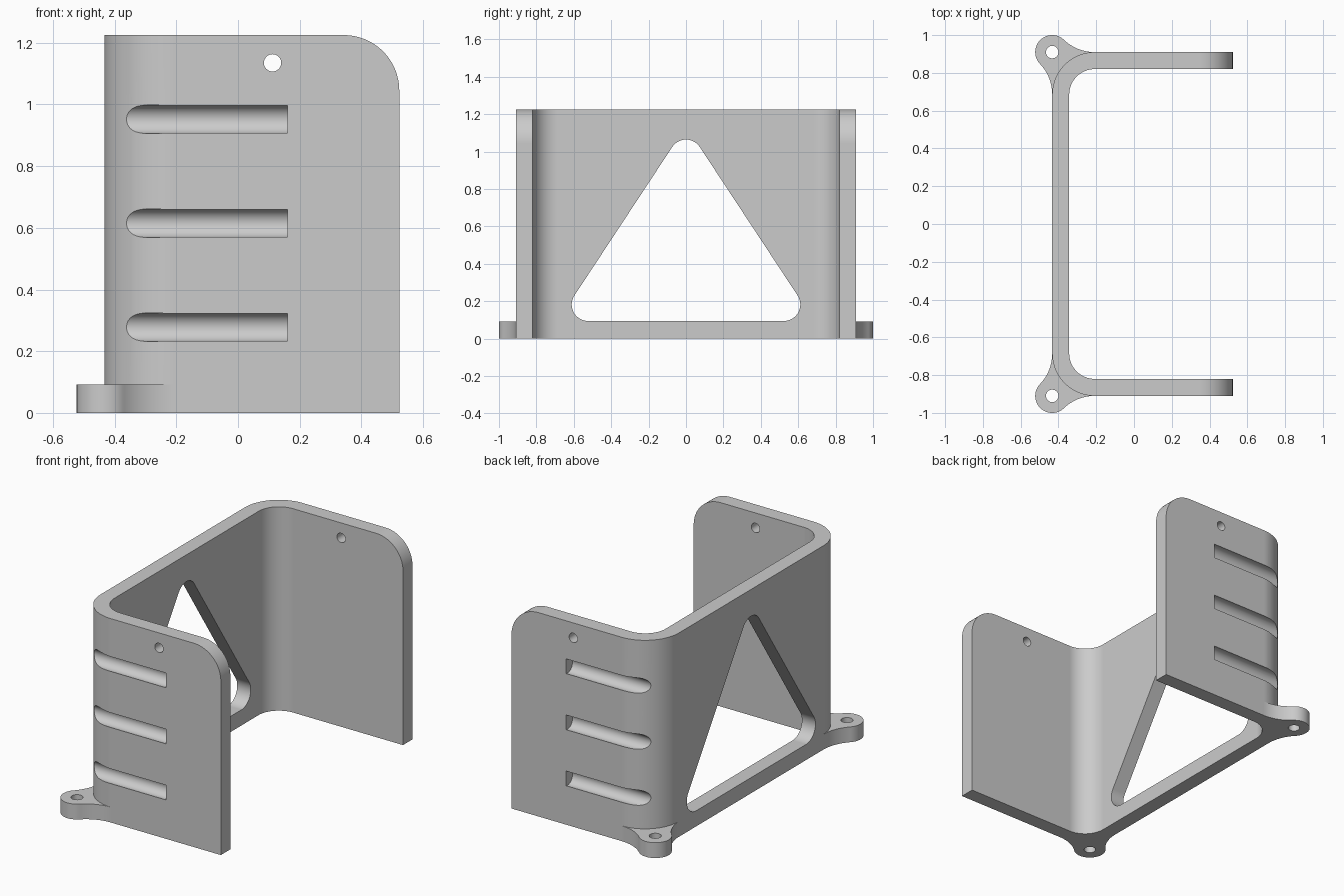
import bpy, bmesh
from math import radians, degrees, atan2, cos, sin

cube = bpy.data.objects.get("Cube")
if cube:
    bpy.data.objects.remove(cube, do_unlink=True)

# Main dimensions
BACK, END = -0.433, 0.523      # x of the back wall's outside and of the open ends
SIDE, HEIGHT = 0.91, 1.225     # outer half width, height
WALL, BEND = 0.09, 0.225       # sheet thickness, outer bend radius
LUG_R, LUG_H = 0.09, 0.092     # mounting lug

grey = bpy.data.materials.new("plain grey")
grey.use_nodes = True
grey.diffuse_color = (0.6, 0.6, 0.6, 1)
grey.node_tree.nodes["Principled BSDF"].inputs["Base Color"].default_value = (0.6, 0.6, 0.6, 1)


def arc(cx, cy, r, start, stop, steps=24):
    angles = [radians(start + (stop - start) * i / steps) for i in range(steps + 1)]
    return [(cx + r * cos(a), cy + r * sin(a)) for a in angles]


def circle(cx, cy, r):
    return arc(cx, cy, r, 0, 360, 48)


def prism(name, outline, axis, low, high, rounded=0):
    """Extrude a 2D outline along an axis; optionally round the upper end corners."""
    place = {"x": lambda u, v, w: (w, u, v),
             "y": lambda u, v, w: (u, w, v),
             "z": lambda u, v, w: (u, v, w)}[axis]
    points = [p for i, p in enumerate(outline)
              if abs(p[0] - outline[i - 1][0]) + abs(p[1] - outline[i - 1][1]) > 1e-5]
    bm = bmesh.new()
    base = [bm.verts.new(place(u, v, low)) for u, v in points]
    top = [bm.verts.new(place(u, v, high)) for u, v in points]
    bm.faces.new(base)
    bm.faces.new(top)
    for i in range(len(points)):
        bm.faces.new((base[i - 1], base[i], top[i], top[i - 1]))
    bmesh.ops.recalc_face_normals(bm, faces=bm.faces)
    if rounded:
        corners = [e for e in bm.edges
                   if all(v.co.x > END - 0.001 and v.co.z > HEIGHT - 0.001 for v in e.verts)]
        bmesh.ops.bevel(bm, geom=corners, offset=rounded, segments=24,
                        profile=0.5, affect="EDGES")
    mesh = bpy.data.meshes.new(name)
    bm.to_mesh(mesh)
    bm.free()
    mesh.materials.append(grey)
    obj = bpy.data.objects.new(name, mesh)
    bpy.context.collection.objects.link(obj)
    return obj


def activate(obj):
    bpy.ops.object.select_all(action="DESELECT")
    obj.select_set(True)
    bpy.context.view_layer.objects.active = obj


def cut(obj, cutters):
    activate(obj)
    for cutter in cutters:
        cutter.hide_render = True
        mod = obj.modifiers.new("cut", "BOOLEAN")
        mod.operation, mod.solver, mod.object = "DIFFERENCE", "EXACT", cutter
        bpy.ops.object.modifier_apply(modifier=mod.name)
        bpy.data.objects.remove(cutter, do_unlink=True)


def finish(obj):
    activate(obj)
    bpy.ops.object.shade_smooth_by_angle(angle=radians(30))
    obj.modifiers.new("even shading", "WEIGHTED_NORMAL").keep_sharp = True


# Bent U-shaped sheet with rounded upper ends
cx, cy = BACK + BEND, SIDE - BEND
inner = BEND - WALL
half = ([(END, SIDE)] + arc(cx, cy, BEND, 90, 180))
outline = half + [(x, -y) for x, y in reversed(half)]
half = arc(cx, cy, inner, 180, 90) + [(END, SIDE - WALL)]
outline += [(x, -y) for x, y in reversed(half)] + half
bracket = prism("bracket_body", outline, "z", 0, HEIGHT, rounded=0.18)

# Triangular window, screw holes and side grooves
window = (arc(0.523, 0.182, 0.088, -90, 33.4) + arc(0, 0.976, 0.088, 33.4, 146.6)
          + arc(-0.523, 0.182, 0.088, 146.6, 270))
cutters = [prism("window_cutter", window, "x", -0.6, -0.25),
           prism("screw_cutter", circle(0.112, 1.135, 0.028), "y", -1.2, 1.2)]
for side in (-1, 1):
    for z in (0.278, 0.615, 0.952):
        cutters.append(prism("groove_cutter", circle(side * 0.896, z, 0.0465),
                             "x", -0.6, 0.16))
cut(bracket, cutters)
finish(bracket)

# Mounting lugs, blended into the bends by concave fillets
fillet_r = (BEND ** 2 - LUG_R ** 2) / (2 * LUG_R)
lean = degrees(atan2(fillet_r, BEND))
fillet = arc(BEND, fillet_r, fillet_r, 270, 180 + lean)
lug = (fillet + arc(0, 0, LUG_R, lean, 270 - lean, 40)
       + [(-y, -x) for x, y in reversed(fillet)] + arc(BEND, -BEND, BEND, 180, 90))
for side, name in ((-1, "front_lug"), (1, "back_lug")):
    obj = prism(name, [(BACK + x, side * (SIDE + y)) for x, y in lug], "z", 0, LUG_H)
    cut(obj, [prism("lug_hole_cutter", circle(BACK, side * SIDE, 0.033), "z", -0.1, 0.2)])
    finish(obj)
